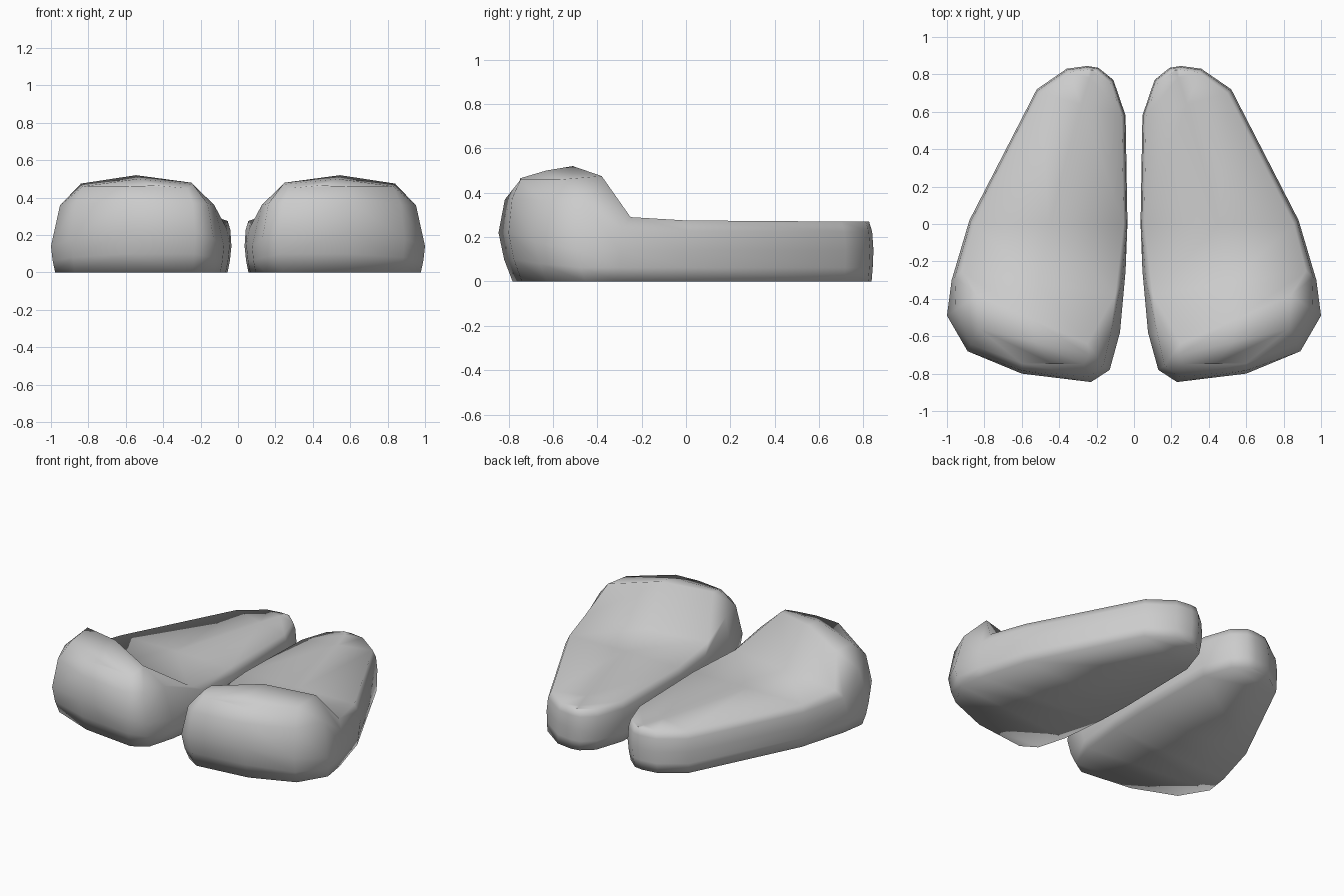
import bpy, bmesh
from mathutils import Vector

cube = bpy.data.objects.get("Cube")
if cube:
    bpy.data.objects.remove(cube, do_unlink=True)

grey = bpy.data.materials.new("plain_grey")
grey.use_nodes = True
grey.diffuse_color = (0.6, 0.6, 0.6, 1)
grey.node_tree.nodes["Principled BSDF"].inputs["Base Color"].default_value = (0.6, 0.6, 0.6, 1)

# Stations from toe to heel: widest inner point, widest outer point (x, y),
# height of the widest line, inner and outer top edge (x, y, z), crown height
STATIONS = [
    ((.23, -.845), (.60, -.80), .22, (.27, -.75, .45), (.60, -.745, .46), .465),
    ((.13, -.78), (.89, -.68), .18, (.24, -.70, .47), (.83, -.56, .46), .50),
    ((.075, -.58), (1.0, -.49), .14, (.25, -.64, .48), (.84, -.38, .475), .52),
    ((.045, -.25), (.975, -.30), .14, (.10, -.38, .29), (.92, -.25, .29), .285),
    ((.035, 0), (.88, .02), .14, (.055, 0, .275), (.855, 0, .275), .275),
    ((.045, .58), (.52, .72), .14, (.065, .58, .27), (.50, .70, .27), .27),
    ((.11, .77), (.36, .83), .14, (.125, .755, .27), (.35, .81, .27), .27),
    ((.19, .835), (.25, .845), .14, (.20, .82, .27), (.25, .825, .27), .27),
]


def side_column(mid, z, top):
    """Points up one side: sole, lower wall, widest, shoulder, top edge."""
    x, y = mid
    m, t = Vector((x, y, z)), Vector(top)
    sole = Vector((.5 + (x - .5) * .955, y * (.925 if y < -.4 else .99), 0))
    lower = sole.lerp(m, .6)
    lower.z = z * .45
    shoulder = m.lerp(t, .3)
    shoulder.z = z + (t.z - z) * .65
    return [sole, lower, m, shoulder, t]


def make_foot(name, side):
    bm = bmesh.new()
    loops = []
    for inner, outer, z, top_in, top_out, crown in STATIONS:
        a = side_column(inner, z, top_in)
        b = side_column(outer, z, top_out)
        c = (a[-1] + b[-1]) / 2
        c.z = crown
        loops.append([bm.verts.new((p.x * side, p.y, p.z))
                      for p in a + [c] + b[::-1]])
    n = len(loops[0])
    # Skin between neighbouring stations
    for p, q in zip(loops, loops[1:]):
        for i in range(n):
            j = (i + 1) % n
            bm.faces.new((p[i], p[j], q[j], q[i]))
    # Toe and heel ends
    for p in (loops[0], loops[-1]):
        for i in range(4):
            bm.faces.new((p[i], p[i + 1], p[n - 2 - i], p[n - 1 - i]))
        bm.faces.new((p[4], p[5], p[6]))
    bmesh.ops.recalc_face_normals(bm, faces=bm.faces)
    for f in bm.faces:
        f.smooth = True
    mesh = bpy.data.meshes.new(name)
    bm.to_mesh(mesh)
    bm.free()
    mesh.materials.append(grey)
    bpy.context.collection.objects.link(bpy.data.objects.new(name, mesh))


make_foot("left_foot", 1)
make_foot("right_foot", -1)
